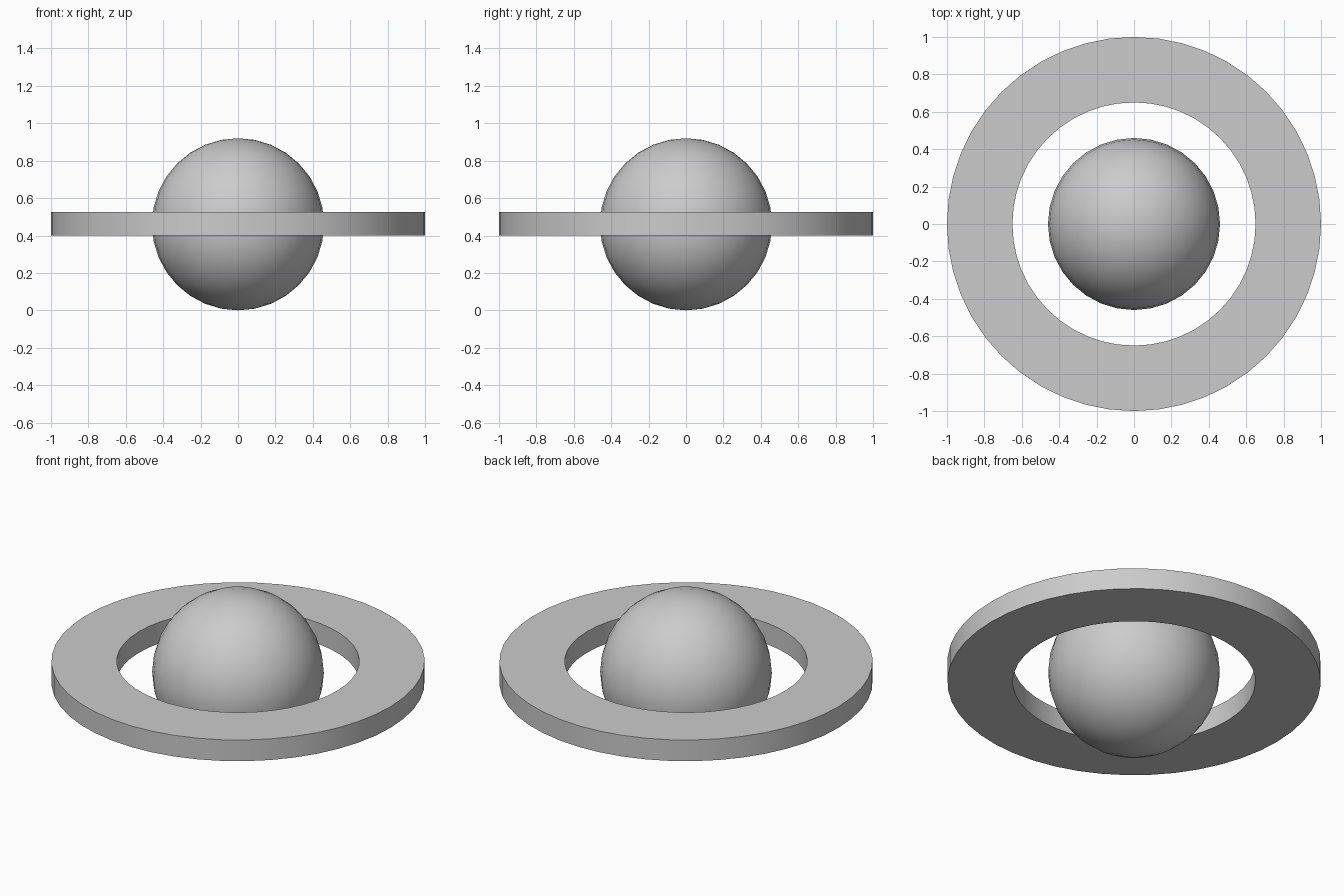
import bpy, bmesh, math

if "Cube" in bpy.data.objects:
    bpy.data.objects.remove(bpy.data.objects["Cube"])

R = 0.46           # globe radius, also the height of its centre
SEG = 48           # sides of the flat ring

# Globe
bpy.ops.mesh.primitive_uv_sphere_add(segments=32, ring_count=16, radius=R, location=(0, 0, R))
globe = bpy.context.object
globe.name = "globe"
bpy.ops.object.shade_smooth()

# Flat ring: a rectangular profile swept around z
r_in, r_out, half = 0.65, 1.0, 0.0625
profile = [(r_in, -half), (r_out, -half), (r_out, half), (r_in, half)]
bm = bmesh.new()
loops = []
for i in range(SEG):
    a = 2 * math.pi * i / SEG
    loops.append([bm.verts.new((r * math.cos(a), r * math.sin(a), z)) for r, z in profile])
for i in range(SEG):
    p, q = loops[i], loops[(i + 1) % SEG]
    for j in range(4):
        k = (j + 1) % 4
        bm.faces.new((p[j], q[j], q[k], p[k]))
bmesh.ops.recalc_face_normals(bm, faces=bm.faces)
mesh = bpy.data.meshes.new("ring")
bm.to_mesh(mesh)
bm.free()
ring = bpy.data.objects.new("ring", mesh)
ring.location.z = R + 0.003
bpy.context.collection.objects.link(ring)
bpy.ops.object.select_all(action='DESELECT')
ring.select_set(True)
bpy.context.view_layer.objects.active = ring
bpy.ops.object.shade_smooth_by_angle(angle=math.radians(30))
